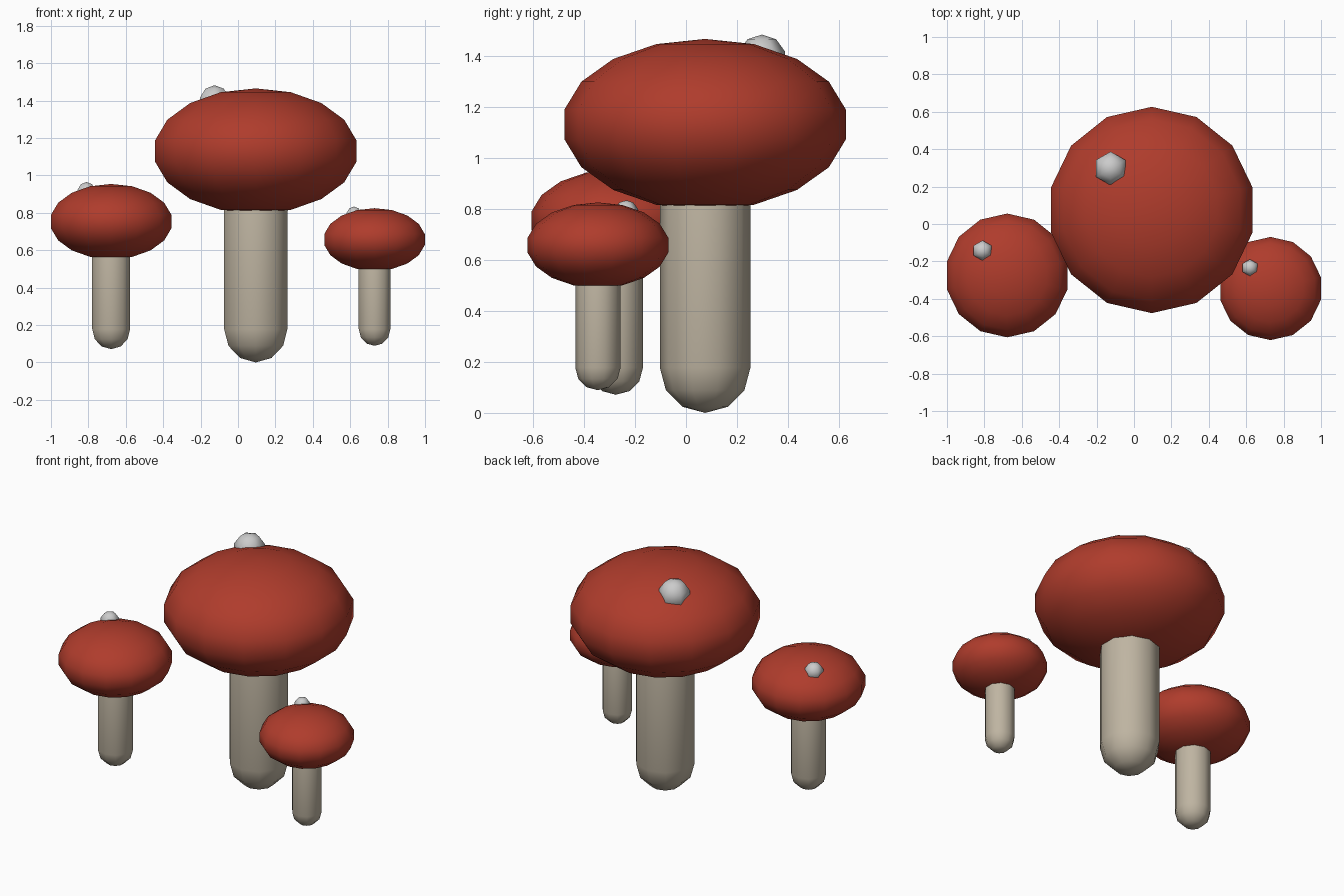
import bpy, bmesh
from math import sin, cos, pi

if "Cube" in bpy.data.objects:
    bpy.data.objects.remove(bpy.data.objects["Cube"])


def material(name, rgb):
    m = bpy.data.materials.new(name)
    m.diffuse_color = (*rgb, 1)
    m.use_nodes = True
    m.node_tree.nodes["Principled BSDF"].inputs["Base Color"].default_value = m.diffuse_color
    return m


RED = material("cap_red", (0.43, 0.045, 0.025))
CREAM = material("stem_cream", (0.52, 0.46, 0.36))


def lathe(name, profile, sides, location, mat=None):
    """Revolve (radius, z) points, listed bottom to top; both ends are poles."""
    bm = bmesh.new()
    bottom = bm.verts.new((0, 0, profile[0][1]))
    top = bm.verts.new((0, 0, profile[-1][1]))
    rings = []
    for r, z in profile[1:-1]:
        angles = [pi / 2 + 2 * pi * i / sides for i in range(sides)]
        rings.append([bm.verts.new((r * cos(a), r * sin(a), z)) for a in angles])
    for i in range(sides):
        j = (i + 1) % sides
        bm.faces.new((bottom, rings[0][j], rings[0][i]))
        bm.faces.new((top, rings[-1][i], rings[-1][j]))
        for lo, hi in zip(rings, rings[1:]):
            bm.faces.new((lo[i], lo[j], hi[j], hi[i]))
    for f in bm.faces:
        f.smooth = True
    mesh = bpy.data.meshes.new(name)
    bm.to_mesh(mesh)
    bm.free()
    obj = bpy.data.objects.new(name, mesh)
    obj.location = location
    bpy.context.collection.objects.link(obj)
    if mat:
        mesh.materials.append(mat)
    return obj


def arc(r, h, steps, first, last, z=0):
    """Points on an ellipse, step 0 is the bottom pole, step `steps` the top."""
    return [(r * sin(pi * k / steps), z - h * cos(pi * k / steps))
            for k in range(first, last + 1)]


def mushroom(name, x, y, cap_z, s):
    # Rounded stem, running up into the cap
    r = 0.1775 * s
    stem = arc(r, r, 6, 0, 3, 0.1775) + arc(r, r, 6, 3, 6, cap_z - 0.12 * s)
    lathe(name + "_stem", stem, 10, (x, y, 0), CREAM)
    # Flattened cap
    lathe(name + "_cap", arc(0.56 * s, 0.335 * s, 9, 0, 9), 14, (x, y, cap_z), RED)
    # Pale spot on the cap
    lathe(name + "_spot", arc(0.095 * s, 0.095 * s, 5, 0, 5), 6,
          (x - 0.22 * s, y + 0.222 * s, cap_z + 0.257 * s))


mushroom("large", 0.095, 0.075, 1.13, 1.0)
mushroom("medium", -0.678, -0.275, 0.753, 0.6)
mushroom("small", 0.73, -0.345, 0.657, 0.5)
